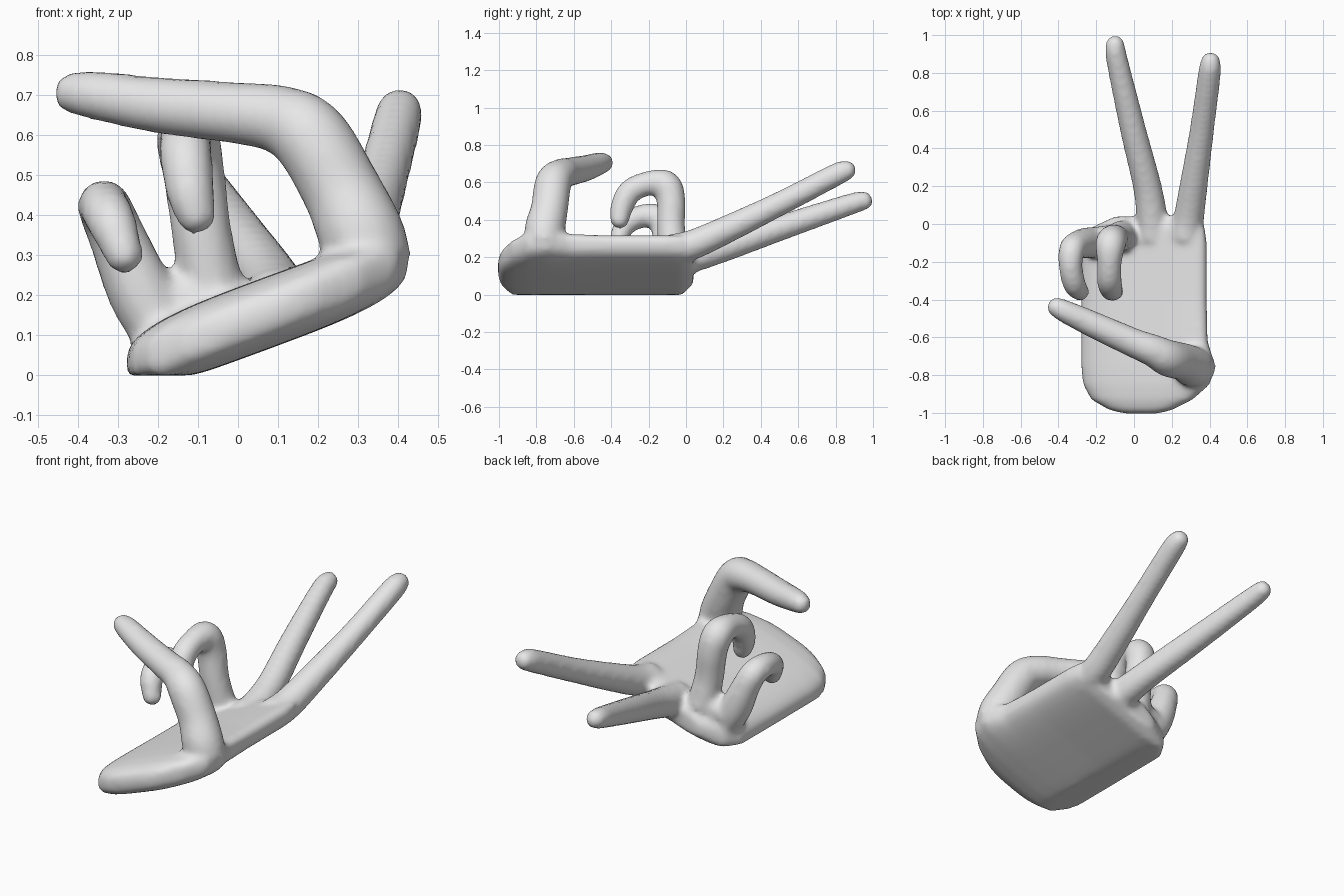
import bpy, bmesh, math
from mathutils import Vector

cube = bpy.data.objects.get("Cube")
if cube:
    bpy.data.objects.remove(cube, do_unlink=True)

SIDES = 24
bm = bmesh.new()


def loft(rings):
    """Skin a closed body through rings of points."""
    loops = [[bm.verts.new(p) for p in ring] for ring in rings]
    faces = [bm.faces.new(loops[0][::-1]), bm.faces.new(loops[-1])]
    n = len(loops[0])
    for a, b in zip(loops, loops[1:]):
        for i in range(n):
            j = (i + 1) % n
            faces.append(bm.faces.new((a[i], a[j], b[j], b[i])))
    bmesh.ops.recalc_face_normals(bm, faces=faces)


def smooth_path(points, steps=6):
    """Catmull-Rom interpolation of (x, y, z, radius) points."""
    pts = [Vector(p) for p in points]
    pts = [2 * pts[0] - pts[1]] + pts + [2 * pts[-1] - pts[-2]]
    out = []
    for a, b, c, d in zip(pts, pts[1:], pts[2:], pts[3:]):
        for s in range(steps):
            t = s / steps
            out.append(0.5 * (2 * b + (c - a) * t + (2 * a - 5 * b + 4 * c - d) * t ** 2
                              + (3 * b - a - 3 * c + d) * t ** 3))
    return out + [pts[-2]]


def finger(points):
    """Round tube with varying radius and a domed tip."""
    path = smooth_path(points)
    # dome at the far end
    end, way = path[-1], (path[-1] - path[-2]).to_3d().normalized()
    for k in range(1, 6):
        a = k * math.pi / 2 / 5.3
        p = end.to_3d() + way * end.w * math.sin(a)
        path.append(Vector((*p, end.w * math.cos(a))))
    rings, side = [], None
    for i, p in enumerate(path):
        d = (path[min(i + 1, len(path) - 1)] - path[max(i - 1, 0)]).to_3d().normalized()
        side = d.orthogonal() if side is None else side - d * side.dot(d)
        side.normalize()
        up = d.cross(side)
        rings.append([p.to_3d() + (p.w + 0.003) * (side * math.cos(a) + up * math.sin(a))
                      for a in (2 * math.pi * k / SIDES for k in range(SIDES))])
    loft(rings)


# Palm: tilted slab, stations of (y, right edge x, left edge x, half thickness)
stations = [(-1.005, -0.04, 0.12, 0.03), (-0.985, -0.13, 0.20, 0.06),
            (-0.93, -0.225, 0.31, 0.08), (-0.85, -0.27, 0.40, 0.09),
            (-0.75, -0.28, 0.43, 0.092), (-0.62, -0.28, 0.39, 0.09),
            (-0.40, -0.28, 0.385, 0.085), (-0.10, -0.275, 0.385, 0.085),
            (-0.02, -0.23, 0.375, 0.085), (0.04, -0.10, 0.35, 0.06)]
rings = []
for y, x0, x1, t in stations:
    ring = []
    for k in range(40):
        a = 2 * math.pi * k / 40
        c, s = math.cos(a), math.sin(a)
        x = (x0 + x1) / 2 + (x1 - x0) / 2 * math.copysign(abs(c) ** 0.6, c)
        z = 0.128 + 0.37 * x + t * math.copysign(abs(s) ** 0.6, s)
        ring.append((x, y, max(z, -0.002)))
    rings.append(ring)
loft(rings)

# Thumb, bent across the palm
finger([(0.35, -0.76, 0.265, 0.09), (0.31, -0.755, 0.35, 0.105), (0.26, -0.73, 0.46, 0.097),
        (0.18, -0.71, 0.595, 0.095), (0.10, -0.67, 0.64, 0.083), (0.0, -0.63, 0.655, 0.075),
        (-0.20, -0.54, 0.675, 0.068), (-0.36, -0.465, 0.70, 0.058), (-0.41, -0.44, 0.705, 0.05)])
# Index finger, extended
finger([(0.27, -0.08, 0.24, 0.08), (0.29, 0.03, 0.265, 0.078), (0.315, 0.2, 0.34, 0.072),
        (0.36, 0.5, 0.485, 0.062), (0.40, 0.80, 0.64, 0.058), (0.405, 0.86, 0.665, 0.05)])
# Middle finger, extended
finger([(0.10, -0.08, 0.18, 0.08), (0.095, 0.03, 0.20, 0.08), (0.07, 0.2, 0.25, 0.073),
        (-0.005, 0.5, 0.355, 0.066), (-0.09, 0.87, 0.48, 0.055), (-0.10, 0.95, 0.502, 0.048)])
# Ring finger, curled
finger([(-0.06, -0.06, 0.18, 0.08), (-0.09, -0.08, 0.35, 0.073), (-0.11, -0.08, 0.50, 0.075),
        (-0.125, -0.11, 0.585, 0.078), (-0.13, -0.20, 0.595, 0.063), (-0.13, -0.30, 0.55, 0.063),
        (-0.12, -0.345, 0.46, 0.058), (-0.105, -0.355, 0.40, 0.048)])
# Little finger, curled
finger([(-0.18, -0.10, 0.09, 0.075), (-0.245, -0.10, 0.21, 0.08), (-0.30, -0.11, 0.34, 0.07),
        (-0.33, -0.14, 0.41, 0.066), (-0.335, -0.23, 0.42, 0.06), (-0.315, -0.32, 0.38, 0.058),
        (-0.285, -0.36, 0.30, 0.046)])
# Knuckle web joining the curled fingers
finger([(-0.22, -0.09, 0.16, 0.07), (-0.14, -0.08, 0.18, 0.07), (-0.06, -0.07, 0.20, 0.07)])

mesh = bpy.data.meshes.new("hand")
bm.to_mesh(mesh)
bm.free()
hand = bpy.data.objects.new("hand", mesh)
bpy.context.collection.objects.link(hand)

# Single skin colour
skin = bpy.data.materials.new("light_grey")
skin.use_nodes = True
colour = (0.8, 0.8, 0.8, 1.0)
skin.diffuse_color = colour
skin.node_tree.nodes["Principled BSDF"].inputs["Base Color"].default_value = colour
mesh.materials.append(skin)

# Fuse the parts into one skin and soften the joints
fuse = hand.modifiers.new("fuse", 'REMESH')
fuse.mode = 'VOXEL'
fuse.voxel_size = 0.016
fuse.use_smooth_shade = True
soften = hand.modifiers.new("soften", 'SMOOTH')
soften.factor = 0.5
soften.iterations = 8
